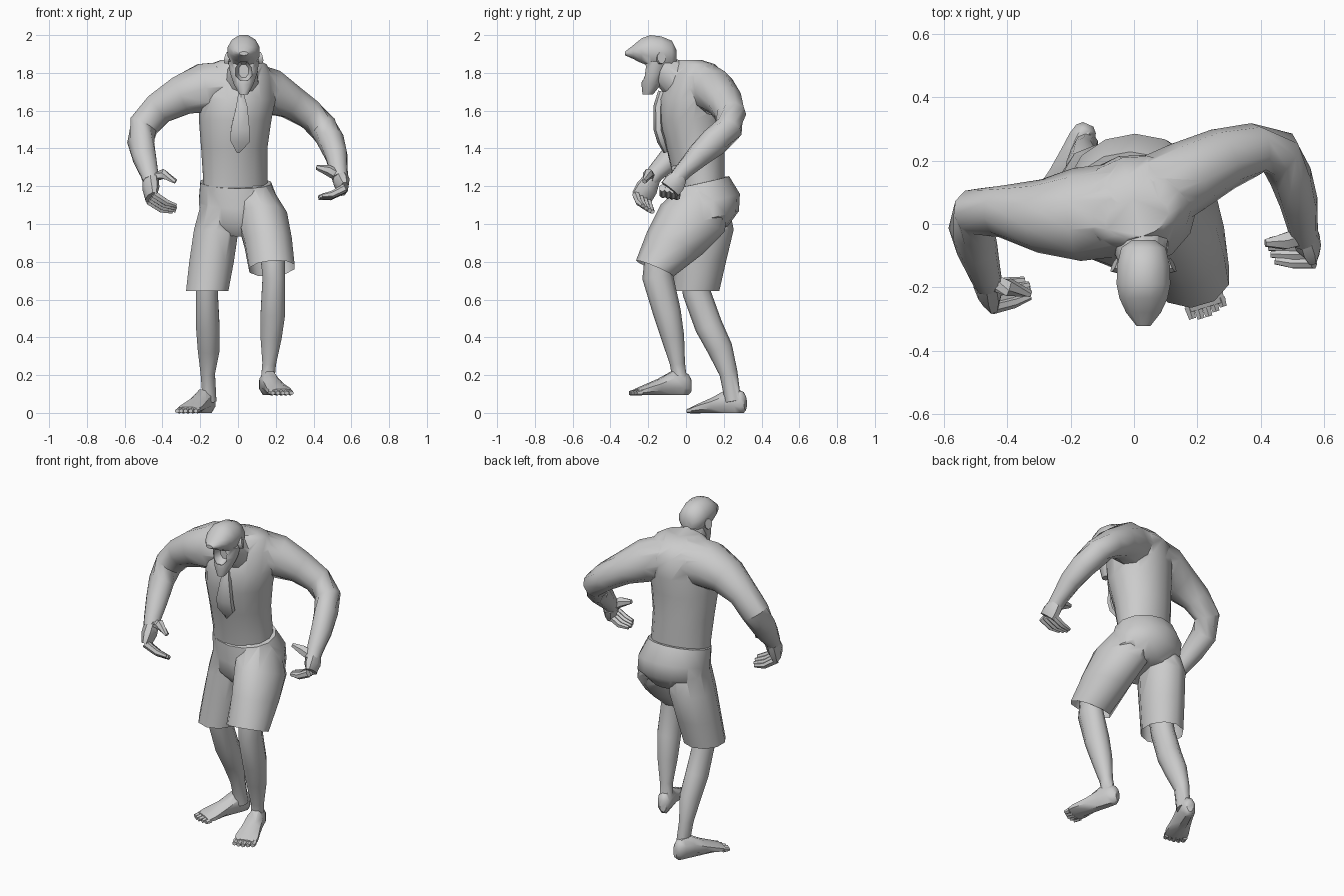
import bpy, bmesh
from math import cos, sin, pi, radians
from mathutils import Vector as V


def loft(name, rings, ref=(1, 0, 0), n=10, axis=None):
    """Skin rings (x, y, z, a, b): a is the half width along ref, b across it."""
    bm = bmesh.new()
    pts = [V(r[:3]) for r in rings]
    loops = []
    k = 1 / cos(pi / n)
    for i, r in enumerate(rings):
        t = V(axis) if axis else pts[min(i + 1, len(pts) - 1)] - pts[max(i - 1, 0)]
        t.normalize()
        u = V(ref) - t * t.dot(V(ref))
        u.normalize()
        w = t.cross(u)
        loops.append([bm.verts.new(pts[i] + u * (r[3] * k * cos((j + .5) * 2 * pi / n))
                                   + w * (r[4] * k * sin((j + .5) * 2 * pi / n))) for j in range(n)])
    for p, q in zip(loops, loops[1:]):
        for j in range(n):
            bm.faces.new((p[j], p[(j + 1) % n], q[(j + 1) % n], q[j]))
    bm.faces.new(loops[0][::-1])
    bm.faces.new(loops[-1])
    bmesh.ops.recalc_face_normals(bm, faces=bm.faces)
    me = bpy.data.meshes.new(name)
    bm.to_mesh(me)
    bm.free()
    ob = bpy.data.objects.new(name, me)
    bpy.context.collection.objects.link(ob)
    return ob


def union(base, parts):
    """Fuse closed parts into base, leaving one outer skin."""
    bpy.context.view_layer.objects.active = base
    for p in parts:
        m = base.modifiers.new("fuse", 'BOOLEAN')
        m.operation, m.solver, m.object = 'UNION', 'EXACT', p
        bpy.ops.object.modifier_apply(modifier=m.name)
        bpy.data.objects.remove(p)


# Torso, twisted so the +x shoulder sits further back
torso = loft("torso", [(-.015, .075, 1.12, .172, .12), (-.015, .068, 1.25, .168, .132),
                       (-.02, .05, 1.4, .172, .15), (-.015, .032, 1.55, .188, .172),
                       (-.005, .04, 1.66, .2, .175), (0, .06, 1.78, .185, .15),
                       (0, .045, 1.845, .15, .105), (.01, .02, 1.868, .1, .06)],
             ref=(cos(radians(14)), sin(radians(14)), 0), axis=(0, 0, 1), n=14)
neck = loft("neck", [(.01, .03, 1.73, .11, .11), (.02, -.05, 1.765, .09, .1),
                     (.03, -.12, 1.82, .07, .075), (.03, -.15, 1.86, .06, .06)])

# Head: skull running into the upper muzzle, open jaw
skull = loft("skull", [(.03, -.05, 1.885, .035, .035), (.03, -.075, 1.9, .07, .07),
                       (.03, -.13, 1.908, .083, .085), (.03, -.19, 1.912, .085, .088),
                       (.03, -.235, 1.917, .076, .066), (.03, -.28, 1.91, .055, .036),
                       (.03, -.322, 1.903, .022, .01)], axis=(0, -1, 0), n=12)
jaw = loft("jaw", [(.03, -.15, 1.86, .082, .065), (.03, -.165, 1.8, .072, .06),
                   (.03, -.183, 1.74, .052, .05), (.03, -.203, 1.685, .022, .026)],
           axis=(0, 0, -1))

# Arms: shoulder, elbow, wrist
arm_r = loft("arm_right", [(.05, .085, 1.74, .115, .12), (.17, .15, 1.7, .118, .11),
                           (.28, .205, 1.645, .088, .095), (.38, .235, 1.58, .078, .08),
                           (.455, .225, 1.505, .075, .072), (.495, .15, 1.435, .075, .065),
                           (.52, .07, 1.365, .062, .058), (.533, -.01, 1.285, .045, .046),
                           (.54, -.05, 1.24, .04, .042)], ref=(0, 0, 1))
arm_l = loft("arm_left", [(-.05, .045, 1.74, .12, .14), (-.18, .03, 1.72, .13, .14),
                          (-.3, .025, 1.68, .105, .11), (-.42, .04, 1.61, .085, .078),
                          (-.50, .04, 1.52, .078, .07), (-.515, -.01, 1.43, .07, .068),
                          (-.495, -.08, 1.35, .06, .062), (-.47, -.16, 1.27, .045, .048),
                          (-.46, -.19, 1.23, .04, .043)], ref=(0, 0, 1))
union(torso, [neck, skull, jaw, arm_r, arm_l])
torso.name = "upper_body"

# Mouth hollow cut between muzzle and chin
cutter = loft("mouth_cutter", [(.03, -.26, 1.815, .05, .04), (.03, -.21, 1.805, .042, .055),
                               (.03, -.175, 1.81, .026, .035)], axis=(0, 1, 0), n=8)
m = torso.modifiers.new("mouth", 'BOOLEAN')
m.operation, m.solver, m.object = 'DIFFERENCE', 'EXACT', cutter
bpy.context.view_layer.objects.active = torso
bpy.ops.object.modifier_apply(modifier=m.name)
bpy.data.objects.remove(cutter)

for s in (-1, 1):
    loft("ear", [(.03 + s * .07, -.14, 1.875, .018, .028), (.03 + s * .093, -.13, 1.88, .022, .03)],
         ref=(0, 1, 0), n=8)

# Necktie lying on the chest
loft("necktie", [(.015, -.125, 1.70, .012, .02), (.02, -.148, 1.62, .03, .022),
                 (.012, -.146, 1.5, .05, .022), (.01, -.128, 1.44, .05, .022),
                 (0, -.105, 1.38, .008, .012)], n=6)


# Hands: palm, four curled fingers, thumb
def hand(side, wrist, knuckle, tip, spread, thumb):
    w, k, t, s = V(wrist), V(knuckle), V(tip), V(spread)
    palm = loft("hand_" + side, [(*w, .042, .04), (*w.lerp(k, .5), .056, .04), (*k, .056, .024)],
                ref=spread, n=8)
    b, e = V(thumb[0]), V(thumb[1])
    union(palm, [loft("thumb", [(*w, .026, .03), (*b, .025, .025), (*e, .011, .011)], n=6)])
    for i in range(4):
        o = s * (.028 * (i - 1.5))
        mid = k.lerp(t, .5) + o + V((0, 0, -.012))
        end = k.lerp(t, 1 - .06 * abs(i - 1.3)) + o * .8
        loft("finger_" + side, [(*(k + o), .015, .02), (*mid, .0145, .017), (*end, .01, .01)],
             ref=spread, n=6)


hand("right", (.54, -.035, 1.25), (.56, -.085, 1.185), (.425, -.085, 1.14), (.2, -.95, .15),
     ((.475, -.055, 1.285), (.415, -.06, 1.3)))
hand("left", (-.463, -.18, 1.24), (-.46, -.235, 1.14), (-.325, -.2, 1.075), (.3, -.75, .45),
     ((-.395, -.2, 1.265), (-.33, -.22, 1.225)))

# Shorts: seat fused with two legs, hems opened afterwards
seat = loft("shorts", [(-.012, .078, 1.22, .187, .15), (.003, .105, 1.12, .21, .18),
                       (.012, .105, 1.03, .21, .175), (.005, .1, .96, .12, .12)],
            axis=(.02, -.22, 1), n=14)
leg_l = loft("shorts_leg_left", [(-.085, .09, 1.15, .1, .12), (-.115, .1, .97, .118, .145),
                                 (-.14, .075, .8, .118, .13), (-.163, .05, .645, .112, .12)],
             axis=(0, 0, -1))
leg_r = loft("shorts_leg_right", [(.08, .1, 1.15, .11, .13), (.13, .035, 1.03, .13, .175),
                                  (.16, -.06, .9, .125, .15), (.18, -.165, .765, .12, .103)],
             axis=(.08, -.38, -.9))
union(seat, [leg_l, leg_r])
bm = bmesh.new()
bm.from_mesh(seat.data)
bmesh.ops.delete(bm, geom=[f for f in bm.faces if f.normal.z < -.8 and f.calc_center_median().z < .85],
                 context='FACES')
bm.to_mesh(seat.data)
bm.free()

# Lower legs
shin_l = loft("lower_leg_left", [(-.163, .045, .72, .06, .072), (-.165, .055, .64, .058, .07),
                                 (-.16, .12, .46, .062, .07), (-.155, .18, .34, .058, .064),
                                 (-.16, .225, .21, .038, .046), (-.15, .25, .06, .036, .04)])
shin_r = loft("lower_leg_right", [(.185, -.14, .82, .065, .075), (.19, -.15, .72, .06, .078),
                                  (.185, -.10, .53, .065, .07), (.175, -.07, .4, .056, .058),
                                  (.165, -.045, .26, .036, .038), (.155, -.03, .15, .036, .036)])


# Feet: heel to ball, then a row of toes
def foot(side, heel, toe, shin):
    h, t = V(heel), V(toe)
    d = (t - h).normalized()
    across = V((0, 0, 1)).cross(d)
    prof = [(0, .018, .035), (.05, .034, .055), (.15, .042, .062), (.32, .046, .062),
            (.55, .053, .042), (.8, .066, .025), (.93, .06, .016)]
    union(shin, [loft("foot", [(*(h.lerp(t, f) + V((0, 0, max(b, .05 - f)))), a, b) if f == 0 else
                               (*(h.lerp(t, f) + V((0, 0, b))), a, b) for f, a, b in prof],
                      ref=across, axis=d, n=8)])
    shin.name = "leg_and_foot_" + side
    for i in range(5):
        p = h.lerp(t, .88) + across * (.026 * (i - 2))
        q = p + d * (.05 - .008 * abs(i - 1.5))
        loft("toe_" + side, [(*(p + V((0, 0, .015))), .0145, .015),
                             (*(q + V((0, 0, .01))), .011, .01)], ref=across, axis=d, n=6)


foot("left", (-.145, .315, 0), (-.275, .02, 0), shin_l)
foot("right", (.14, .025, .095), (.235, -.285, .095), shin_r)

# Smooth shading with sharp edges kept
bpy.ops.object.select_all(action='SELECT')
bpy.context.view_layer.objects.active = torso
bpy.ops.object.shade_smooth_by_angle(angle=radians(45))
